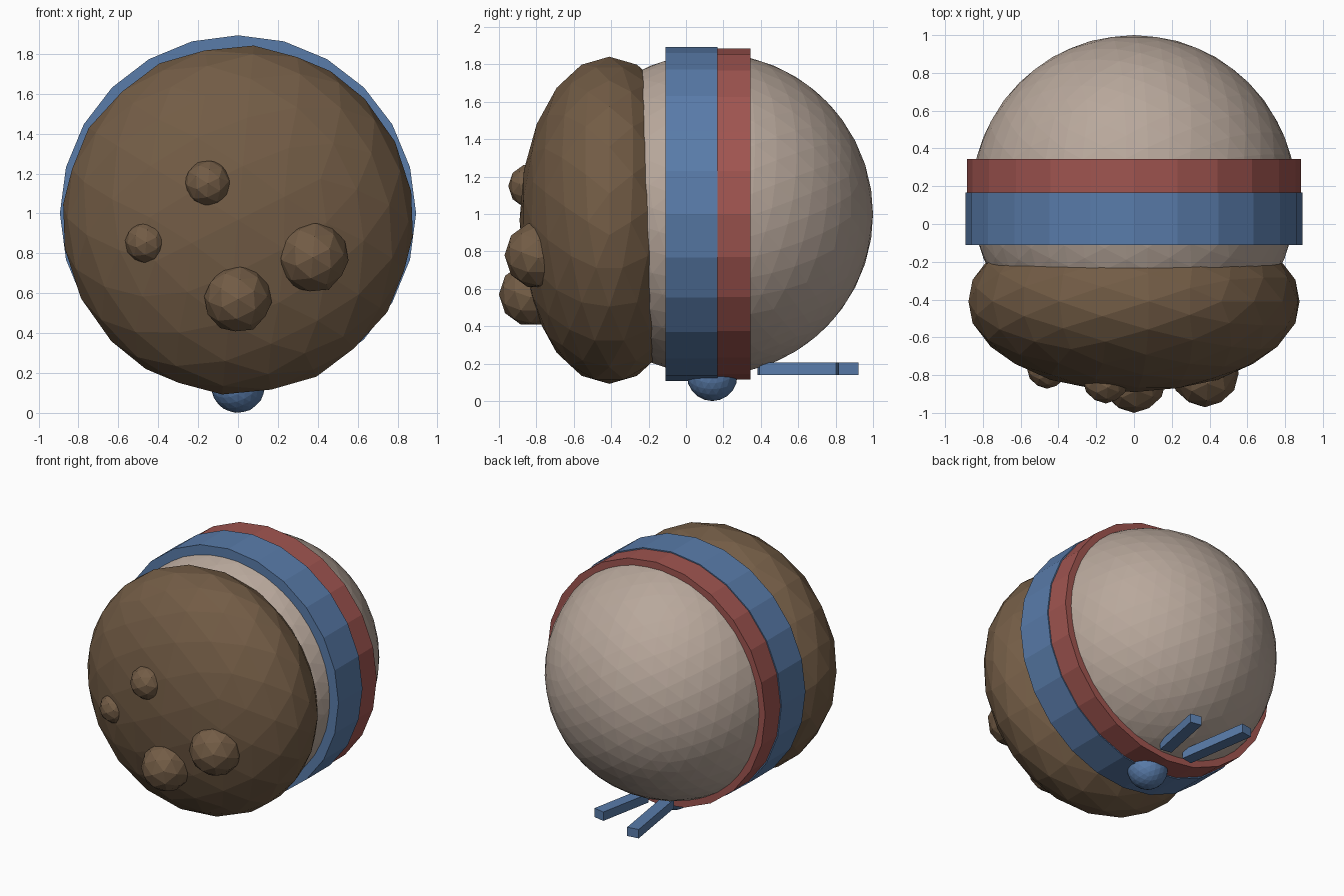
import bpy, math
from mathutils import Matrix, Vector

if "Cube" in bpy.data.objects:
    bpy.data.objects.remove(bpy.data.objects["Cube"])


def material(name, rgb):
    m = bpy.data.materials.new(name)
    m.diffuse_color = (*rgb, 1)
    m.use_nodes = True
    m.node_tree.nodes["Principled BSDF"].inputs["Base Color"].default_value = m.diffuse_color
    return m


TAN = material("tan", (0.48, 0.39, 0.33))
BROWN = material("brown", (0.17, 0.107, 0.06))
BLUE = material("blue", (0.10, 0.20, 0.40))
RED = material("red", (0.35, 0.09, 0.08))


def finish(name, mat):
    ob = bpy.context.object
    ob.name = name
    ob.data.materials.append(mat)
    return ob


def ball(name, loc, radii, subdivisions, mat):
    """Faceted ball with an edge midpoint on every axis."""
    bpy.ops.mesh.primitive_ico_sphere_add(subdivisions=subdivisions, radius=1)
    ob = finish(name, mat)
    turn = Matrix.Rotation(math.atan(0.5 * (math.sqrt(5) - 1)), 4, 'Y')
    ob.data.transform(Matrix.Diagonal((*radii, 1)) @ turn)
    ob.location = loc
    return ob


def band(name, y0, y1, radius, mat):
    bpy.ops.mesh.primitive_cylinder_add(
        vertices=24, radius=radius, depth=y1 - y0,
        location=(0, (y0 + y1) / 2, 1), rotation=(math.pi / 2, 0, 0))
    return finish(name, mat)


def tail(name, start, end, width, height, z, mat):
    a, b = Vector(start), Vector(end)
    d = b - a
    bpy.ops.mesh.primitive_cube_add(size=1)
    ob = finish(name, mat)
    ob.data.transform(Matrix.Diagonal((width, d.length, height, 1)))
    mid = (a + b) / 2
    ob.location = (mid.x, mid.y, z)
    ob.rotation_euler.z = math.atan2(-d.x, d.y)
    return ob


# Round body and the squashed cap on its front
ball("body", (0, 0.14, 1), (0.86, 0.86, 0.86), 4, TAN)
ball("front_cap", (0, -0.41, 0.967), (0.88, 0.48, 0.878), 3, BROWN)

# Lumps on the cap: x, y, z, radius
for i, (x, y, z, r) in enumerate([(0, -0.83, 0.57, 0.17),
                                  (0.375, -0.79, 0.78, 0.18),
                                  (-0.15, -0.83, 1.15, 0.12),
                                  (-0.46, -0.765, 0.855, 0.107)]):
    ball(f"cap_lump_{i + 1}", (x, y, z), (r, r, r), 2, BROWN)

# Bands around the body
band("blue_band", -0.11, 0.168, 0.893, BLUE)
band("red_band", 0.16, 0.345, 0.885, RED)

# Knot under the bands with two trailing ends
ball("knot", (0, 0.14, 0.135), (0.135, 0.135, 0.135), 3, BLUE)
tail("right_tail", (0.06, 0.40), (0.14, 0.81), 0.085, 0.065, 0.173, BLUE)
tail("left_tail", (-0.13, 0.39), (-0.21, 0.915), 0.085, 0.065, 0.173, BLUE)
